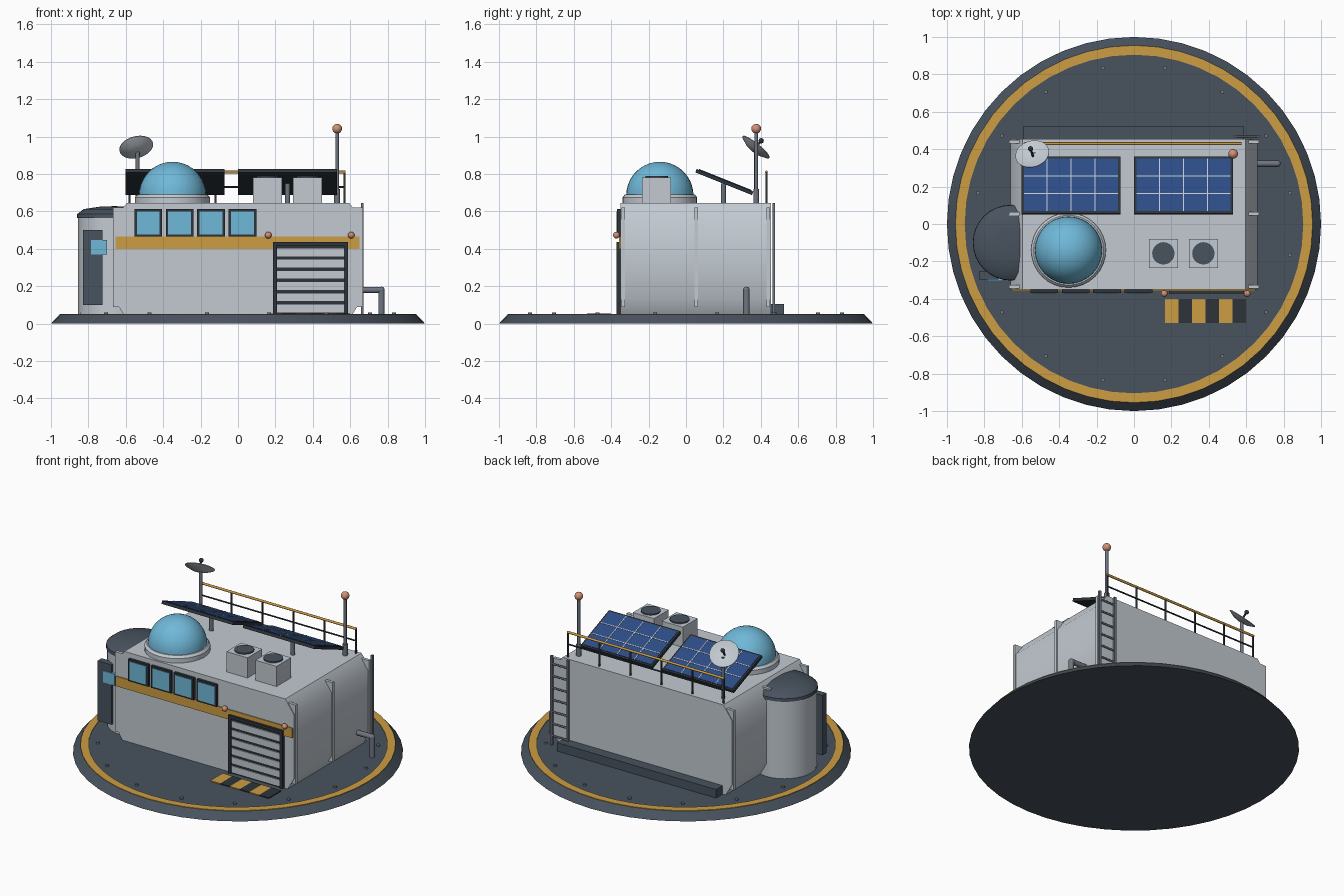
import bpy, bmesh, math
from mathutils import Vector

if "Cube" in bpy.data.objects:
    bpy.data.objects.remove(bpy.data.objects["Cube"])

def material(name, rgb):
    m = bpy.data.materials.new(name)
    m.diffuse_color = (*rgb, 1)
    m.use_nodes = True
    m.node_tree.nodes["Principled BSDF"].inputs["Base Color"].default_value = m.diffuse_color
    return m

PALE = material("pale_grey", (0.54, 0.59, 0.64))
DECK = material("slate", (0.065, 0.085, 0.112))
DARK = material("charcoal", (0.027, 0.034, 0.042))
STEEL = material("steel", (0.16, 0.18, 0.22))
AMBER = material("amber", (0.61, 0.34, 0.058))
GLASS = material("sky_glass", (0.16, 0.48, 0.69))
CELL = material("solar_blue", (0.026, 0.073, 0.24))
LAMP = material("lamp_coral", (0.64, 0.28, 0.18))

def finish(name, bm, mat, smooth=None):
    bmesh.ops.recalc_face_normals(bm, faces=bm.faces)
    me = bpy.data.meshes.new(name)
    bm.to_mesh(me)
    bm.free()
    ob = bpy.data.objects.new(name, me)
    bpy.context.collection.objects.link(ob)
    me.materials.append(mat)
    if smooth:
        bpy.ops.object.select_all(action='DESELECT')
        ob.select_set(True)
        bpy.context.view_layer.objects.active = ob
        bpy.ops.object.shade_smooth_by_angle(angle=math.radians(smooth))
    return ob

def box(name, x0, x1, y0, y1, z0, z1, mat):
    bm = bmesh.new()
    bmesh.ops.create_cube(bm, size=1)
    for v in bm.verts:
        v.co = ((x0 + x1) / 2 + v.co.x * (x1 - x0), (y0 + y1) / 2 + v.co.y * (y1 - y0),
                (z0 + z1) / 2 + v.co.z * (z1 - z0))
    return finish(name, bm, mat)

def lathe(name, x, y, profile, mat, sides=32, smooth=35):
    """Revolve (radius, z) points round a vertical axis."""
    bm = bmesh.new()
    vs = [bm.verts.new((r, 0, z)) for r, z in profile]
    es = [bm.edges.new(p) for p in zip(vs, vs[1:])]
    bmesh.ops.spin(bm, geom=vs + es, cent=(0, 0, 0), axis=(0, 0, 1),
                   angle=2 * math.pi, steps=sides, use_duplicate=False)
    bmesh.ops.remove_doubles(bm, verts=bm.verts, dist=1e-5)
    ob = finish(name, bm, mat, smooth)
    ob.location = (x, y, 0)
    return ob

def rod(name, a, b, r, mat, sides=10):
    a, b = Vector(a), Vector(b)
    ob = lathe(name, 0, 0, [(0, 0), (r, 0), (r, (b - a).length), (0, (b - a).length)], mat, sides, 50)
    ob.rotation_mode = 'QUATERNION'
    ob.rotation_quaternion = (b - a).to_track_quat('Z', 'Y')
    ob.location = a
    return ob

def ball(name, loc, r, mat):
    bm = bmesh.new()
    bmesh.ops.create_uvsphere(bm, u_segments=16, v_segments=10, radius=r)
    ob = finish(name, bm, mat, 60)
    ob.location = loc
    return ob

# Landing pad with ring and bolts
lathe("pad", 0, 0, [(0, 0), (1, 0), (0.955, 0.048), (0, 0.048)], DECK, 48, 30)
lathe("pad_ring", 0, 0, [(0.905, 0.046), (0.905, 0.052), (0.955, 0.052), (0.955, 0.046), (0.905, 0.046)], AMBER, 48)
for i in range(16):
    t = math.radians(11.25 + 22.5 * i)
    rod("pad_bolt", (0.85 * math.cos(t), 0.85 * math.sin(t), 0.045),
        (0.85 * math.cos(t), 0.85 * math.sin(t), 0.058), 0.011, STEEL, 8)

# Main hull: chamfered outline extruded front to back
half = [(0.61, 0.045), (0.66, 0.13), (0.66, 0.555), (0.595, 0.645)]
outline = half + [(-x, z) for x, z in reversed(half)]
bm = bmesh.new()
f = bm.faces.new([bm.verts.new((x, -0.35, z)) for x, z in outline])
ext = bmesh.ops.extrude_face_region(bm, geom=[f])
bmesh.ops.translate(bm, verts=[v for v in ext["geom"] if isinstance(v, bmesh.types.BMVert)], vec=(0, 0.805, 0))
finish("hull", bm, PALE, 50)
for s in (-1, 1):
    for y in (-0.335, 0.055, 0.44):
        box("hull_rib", *sorted((s * 0.59, s * 0.667)), y - 0.01, y + 0.01, 0.09, 0.622, PALE)

# Front stripe, windows
box("front_stripe", -0.655, 0.65, -0.357, -0.34, 0.40, 0.466, AMBER)
for i in range(4):
    x = -0.48 + 0.168 * i
    box("window_frame", x - 0.074, x + 0.074, -0.368, -0.34, 0.465, 0.612, DARK)
    box("window_glass", x - 0.061, x + 0.061, -0.372, -0.36, 0.477, 0.600, GLASS)

# Shutter door with slats, lamps and hazard plate
box("door_backing", 0.19, 0.585, -0.362, -0.34, 0.05, 0.437, DARK)
for x in (0.187, 0.568):
    box("door_jamb", x, x + 0.02, -0.372, -0.34, 0.05, 0.437, DARK)
box("door_lintel", 0.187, 0.588, -0.372, -0.34, 0.418, 0.437, DARK)
for i in range(6):
    z = 0.06 + 0.06 * i
    box("door_slat", 0.208, 0.567, -0.368, -0.355, z, z + 0.042, PALE)
for x in (0.162, 0.605):
    ball("door_lamp", (x, -0.372, 0.473), 0.018, LAMP)
for i in range(6):
    x = 0.167 + 0.072 * i
    box("hazard_strip", x, x + 0.072, -0.53, -0.4, 0.046, 0.054, DARK if i % 2 else AMBER)

# Roof dome
lathe("dome_collar", -0.35, -0.14, [(0, 0.64), (0.2, 0.64), (0.2, 0.675), (0.187, 0.69), (0, 0.69)], PALE, 32)
arc = [(0.18 * math.cos(math.radians(a)), 0.685 + 0.18 * math.sin(math.radians(a))) for a in range(0, 91, 9)]
lathe("dome_glass", -0.35, -0.14, arc, GLASS, 32, 60)

# Roof vents
for x in (0.157, 0.371):
    box("vent_box", x - 0.078, x + 0.078, -0.235, -0.08, 0.64, 0.78, PALE)
    rod("vent_fan", (x, -0.157, 0.775), (x, -0.157, 0.788), 0.06, DECK, 20)

# Tilted solar panels, 4 by 3 cells
tilt = math.atan2(-0.12, 0.30)
for cx in (-0.337, 0.265):
    def panel(name, x0, x1, y0, y1, z0, z1, mat):
        ob = box(name, x0, x1, y0, y1, z0, z1, mat)
        ob.location = (cx, 0.205, 0.757)
        ob.rotation_euler.x = tilt
    panel("panel_frame", -0.264, 0.264, -0.163, 0.163, -0.01, 0.01, DARK)
    panel("panel_cells", -0.252, 0.252, -0.151, 0.151, 0.008, 0.013, CELL)
    for i in (-1, 0, 1):
        panel("panel_line", i * 0.128 - 0.003, i * 0.128 + 0.003, -0.151, 0.151, 0.01, 0.015, PALE)
    for i in (-1, 1):
        panel("panel_line", -0.252, 0.252, i * 0.05 - 0.003, i * 0.05 + 0.003, 0.01, 0.015, PALE)
    rod("panel_post", (cx, 0.2, 0.64), (cx, 0.2, 0.75), 0.014, STEEL)

# Rear railing
for i in range(6):
    x = -0.58 + 0.23 * i
    rod("rail_post", (x, 0.43, 0.64), (x, 0.43, 0.81), 0.006, DARK, 8)
rod("rail_top", (-0.585, 0.43, 0.81), (0.575, 0.43, 0.81), 0.008, AMBER, 8)
rod("rail_middle", (-0.58, 0.43, 0.73), (0.57, 0.43, 0.73), 0.005, DARK, 8)

# Beacon mast
rod("mast_foot", (0.53, 0.375, 0.64), (0.53, 0.375, 0.72), 0.016, STEEL)
rod("mast", (0.53, 0.375, 0.64), (0.53, 0.375, 1.03), 0.01, STEEL)
ball("mast_beacon", (0.53, 0.375, 1.042), 0.026, LAMP)

# Dish antenna
rod("dish_post", (-0.537, 0.375, 0.64), (-0.537, 0.375, 0.92), 0.011, STEEL)
aim = Vector((-0.2, 0.62, 0.76)).normalized()
dish = lathe("dish", 0, 0, [(0, -0.018), (0.05, -0.011), (0.092, 0.008), (0.092, 0.012),
                            (0.05, -0.004), (0, -0.01)], PALE, 24, 40)
dish.rotation_mode = 'QUATERNION'
dish.rotation_quaternion = aim.to_track_quat('Z', 'Y')
dish.location = (-0.542, 0.368, 0.936)
rod("dish_feed", dish.location - 0.012 * aim, dish.location + 0.05 * aim, 0.006, DARK, 8)
ball("dish_feed_tip", dish.location + 0.055 * aim, 0.014, DARK)

# Side airlock tower with hatch
lathe("airlock", -0.66, -0.1, [(0, 0.045), (0.195, 0.045), (0.195, 0.57), (0, 0.57)], PALE, 32)
lathe("airlock_cap", -0.66, -0.1, [(0, 0.565), (0.202, 0.565), (0.2, 0.585), (0.165, 0.612), (0.08, 0.625),
                                   (0, 0.628)], DECK, 32, 30)
box("airlock_hatch", -0.83, -0.725, -0.298, -0.255, 0.1, 0.5, DECK)
box("hatch_window", -0.785, -0.7, -0.304, -0.285, 0.37, 0.447, GLASS)

# Side pipe
rod("pipe_out", (0.64, 0.323, 0.18), (0.767, 0.323, 0.18), 0.017, STEEL, 12)
rod("pipe_down", (0.767, 0.323, 0.045), (0.767, 0.323, 0.18), 0.017, STEEL, 12)
ball("pipe_elbow", (0.767, 0.323, 0.18), 0.0175, STEEL)

# Rear ladder and cable trunk
for x in (0.545, 0.665):
    box("ladder_rail", x - 0.007, x + 0.007, 0.462, 0.476, 0.045, 0.645, STEEL)
for i in range(7):
    z = 0.11 + 0.08 * i
    rod("ladder_rung", (0.545, 0.469, z), (0.665, 0.469, z), 0.006, STEEL, 8)
box("cable_trunk", -0.59, 0.585, 0.45, 0.525, 0.045, 0.105, DECK)
